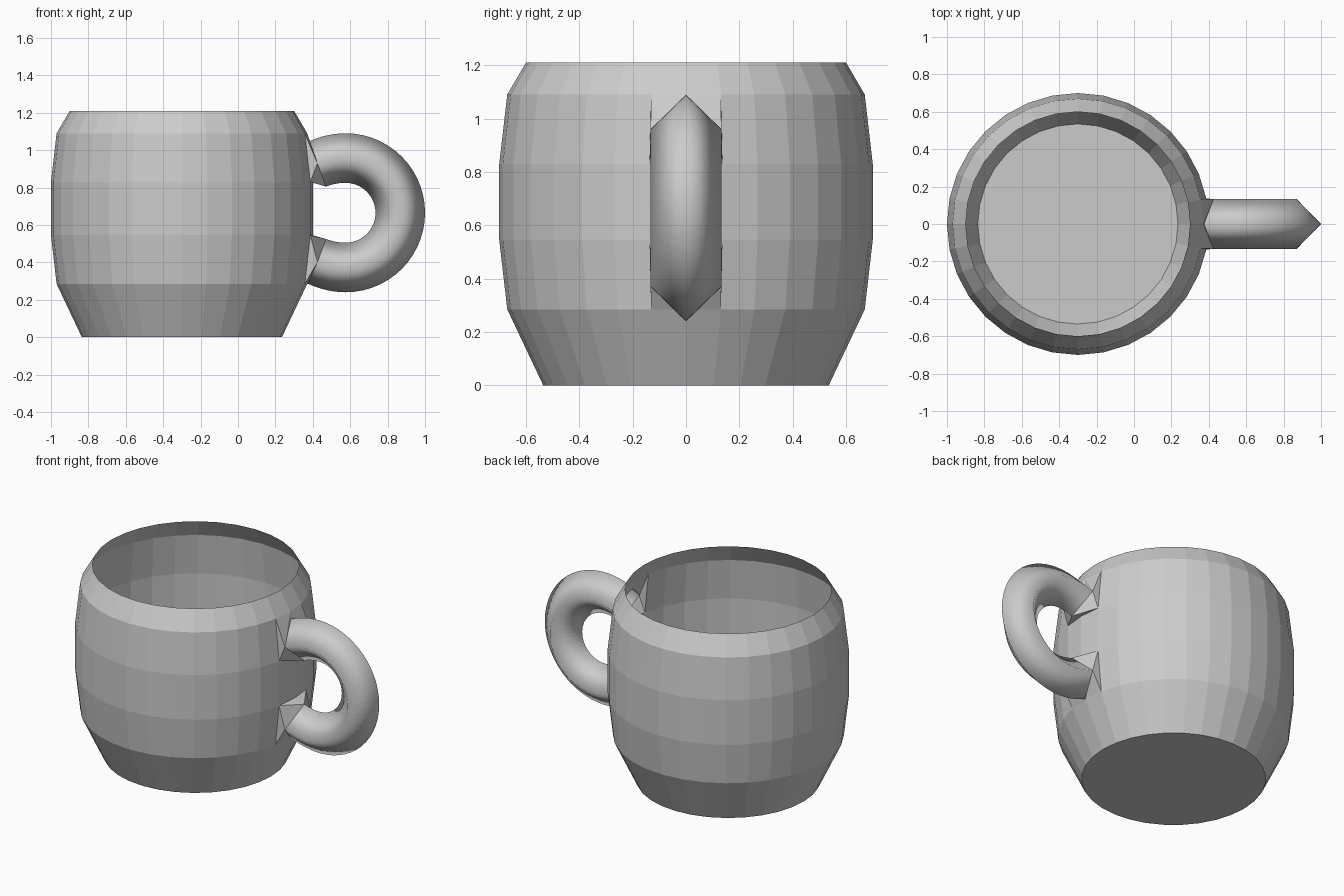
import bpy, bmesh
from math import sin, cos, pi

if "Cube" in bpy.data.objects:
    bpy.data.objects.remove(bpy.data.objects["Cube"])

grey = bpy.data.materials.new("light grey")
grey.use_nodes = True
grey.diffuse_color = (0.6, 0.6, 0.6, 1)
grey.node_tree.nodes["Principled BSDF"].inputs["Base Color"].default_value = (0.6, 0.6, 0.6, 1)

SIDES = 32
AXIS_X = -0.3
MID_X, MID_Z = 0.575, 0.665      # centre of the handle bend
HALF_WIDTH = 0.133
OUTER, SIDE, INNER = 0.425, 0.295, 0.16


def finish(bm, name, smooth):
    bmesh.ops.recalc_face_normals(bm, faces=bm.faces)
    for f in bm.faces:
        f.smooth = smooth
    mesh = bpy.data.meshes.new(name)
    bm.to_mesh(mesh)
    bm.free()
    mesh.materials.append(grey)
    obj = bpy.data.objects.new(name, mesh)
    bpy.context.collection.objects.link(obj)
    return obj


def diamond(outer, side, inner):
    """Four-sided handle section from (x, z) pairs."""
    return [(outer[0], 0, outer[1]), (side[0], HALF_WIDTH, side[1]),
            (inner[0], 0, inner[1]), (side[0], -HALF_WIDTH, side[1])]


def bend_section(a):
    return diamond(*[(MID_X + r * cos(a), MID_Z + r * sin(a)) for r in (OUTER, SIDE, INNER)])


def end_section(s, up):
    """Section of the run to the wall: s is 0 at the bend and 1 at the wall."""
    def point(r, run, drop):
        return (MID_X - run * s, MID_Z + up * (r - drop * s * s))
    return diamond(point(OUTER, 0.2, 0.045), point(SIDE, 0.15, 0.03), point(INNER, 0.105, 0.02))


# Cup: one thin wall with a closed floor
bm = bmesh.new()
profile = [(0.535, 0), (0.67, 0.285), (0.7, 0.545), (0.7, 0.83), (0.67, 1.09), (0.6, 1.21)]
rings = [[bm.verts.new((AXIS_X + r * cos(2 * pi * i / SIDES), r * sin(2 * pi * i / SIDES), z))
          for i in range(SIDES)] for r, z in profile]
bm.faces.new(rings[0][::-1])
for band in range(len(rings) - 1):
    low, high = rings[band], rings[band + 1]
    for i in range(SIDES):
        if band in (1, 3) and i in (0, SIDES - 1):
            continue             # openings for the handle
        j = (i + 1) % SIDES
        bm.faces.new((low[i], low[j], high[j], high[i]))

# Flared joints from the wall openings to the handle ends
for far, near, up in ((rings[4], rings[3], 1), (rings[1], rings[2], -1)):
    top, left, bottom, right = [bm.verts.new(p) for p in end_section(1, up)]
    for k, side in ((1, left), (-1, right)):
        for tri in ((far[0], far[k], side), (far[0], side, top), (far[k], near[k], side),
                    (near[k], bottom, side), (near[k], near[0], bottom)):
            bm.faces.new(tri)
finish(bm, "cup", False)

# Handle: diamond section swept round a half circle
bm = bmesh.new()
RUN, BEND = 6, 28
sections = [end_section(1 - k / RUN, 1) for k in range(RUN)]
sections += [bend_section(pi / 2 - pi * k / BEND) for k in range(BEND + 1)]
sections += [end_section((k + 1) / RUN, -1) for k in range(RUN)]
loops = [[bm.verts.new(p) for p in s] for s in sections]
for a, b in zip(loops, loops[1:]):
    for i in range(4):
        j = (i + 1) % 4
        bm.faces.new((a[i], a[j], b[j], b[i]))
finish(bm, "handle", True)
